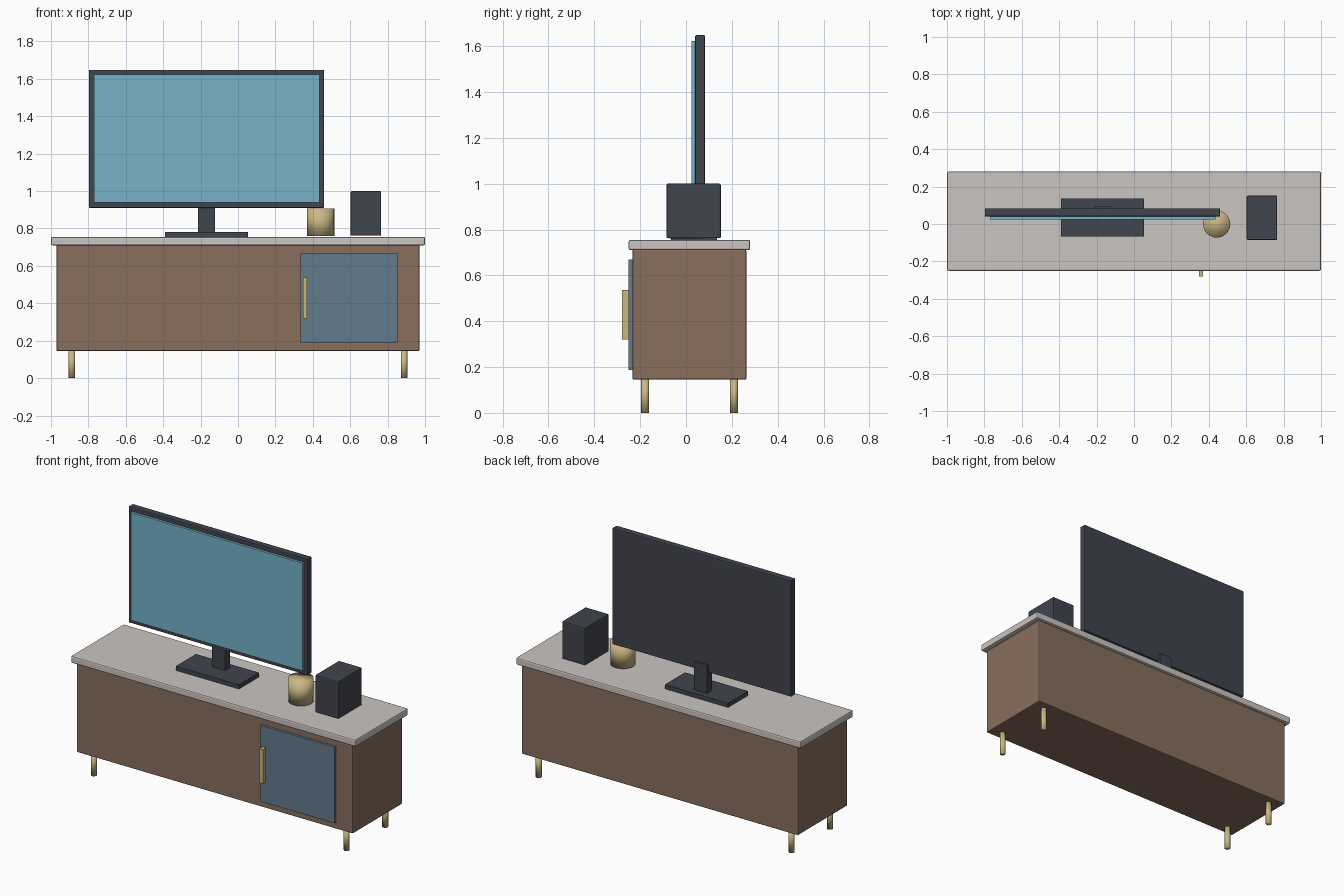
import bpy
from mathutils import Vector

cube = bpy.data.objects.get("Cube")
if cube:
    bpy.data.objects.remove(cube, do_unlink=True)


def material(name, rgb):
    m = bpy.data.materials.new(name)
    m.use_nodes = True
    colour = (*rgb, 1)
    m.diffuse_color = colour
    m.node_tree.nodes["Principled BSDF"].inputs["Base Color"].default_value = colour
    return m


wood = material("brown wood", (0.246, 0.156, 0.107))
stone = material("pale stone", (0.585, 0.56, 0.54))
brass = material("brass", (0.60, 0.48, 0.225))
charcoal = material("charcoal", (0.051, 0.058, 0.074))
blue_paint = material("slate blue paint", (0.127, 0.198, 0.258))
glass = material("screen blue", (0.178, 0.445, 0.578))


def box(name, mat, low, high, bevel=0.0):
    """Box between two corners, with an optional small rounded edge."""
    low, high = Vector(low), Vector(high)
    bpy.ops.mesh.primitive_cube_add(size=1, location=(low + high) / 2)
    ob = bpy.context.object
    ob.name = name
    ob.scale = high - low
    bpy.ops.object.transform_apply(location=False, rotation=False, scale=True)
    ob.data.materials.append(mat)
    if bevel:
        mod = ob.modifiers.new("soft edge", "BEVEL")
        mod.width = bevel
        mod.segments = 2
    return ob


def cylinder(name, mat, x, y, radius, bottom, top):
    """Upright cylinder, smooth all over."""
    bpy.ops.mesh.primitive_cylinder_add(
        vertices=24, radius=radius, depth=top - bottom,
        location=(x, y, (top + bottom) / 2))
    ob = bpy.context.object
    ob.name = name
    ob.data.materials.append(mat)
    bpy.ops.object.shade_smooth()
    return ob


# Cabinet
box("cabinet_body", wood, (-0.97, -0.234, 0.145), (0.97, 0.263, 0.712), 0.006)
box("cabinet_top", stone, (-1, -0.25, 0.71), (1, 0.28, 0.755), 0.008)
box("cabinet_door", blue_paint, (0.333, -0.25, 0.187), (0.853, -0.23, 0.67))
box("door_handle", brass, (0.348, -0.28, 0.32), (0.37, -0.248, 0.537))

# Legs
for side, x in (("right", -0.888), ("left", 0.888)):
    for end, y in (("front", -0.178), ("back", 0.209)):
        cylinder(f"{end}_{side}_leg", brass, x, y, 0.0175, 0, 0.147)

# Television
box("television_base", charcoal, (-0.391, -0.066, 0.755), (0.053, 0.136, 0.782))
box("television_neck", charcoal, (-0.215, 0.045, 0.78), (-0.123, 0.096, 0.96))
box("television_panel", charcoal, (-0.797, 0.04, 0.91), (0.46, 0.083, 1.648), 0.005)
box("television_screen", glass, (-0.77, 0.024, 0.938), (0.436, 0.042, 1.622))

# Ornaments on the top
cylinder("vase", brass, 0.442, 0, 0.073, 0.76, 0.907)
box("speaker", charcoal, (0.602, -0.085, 0.762), (0.765, 0.152, 1.0), 0.006)
